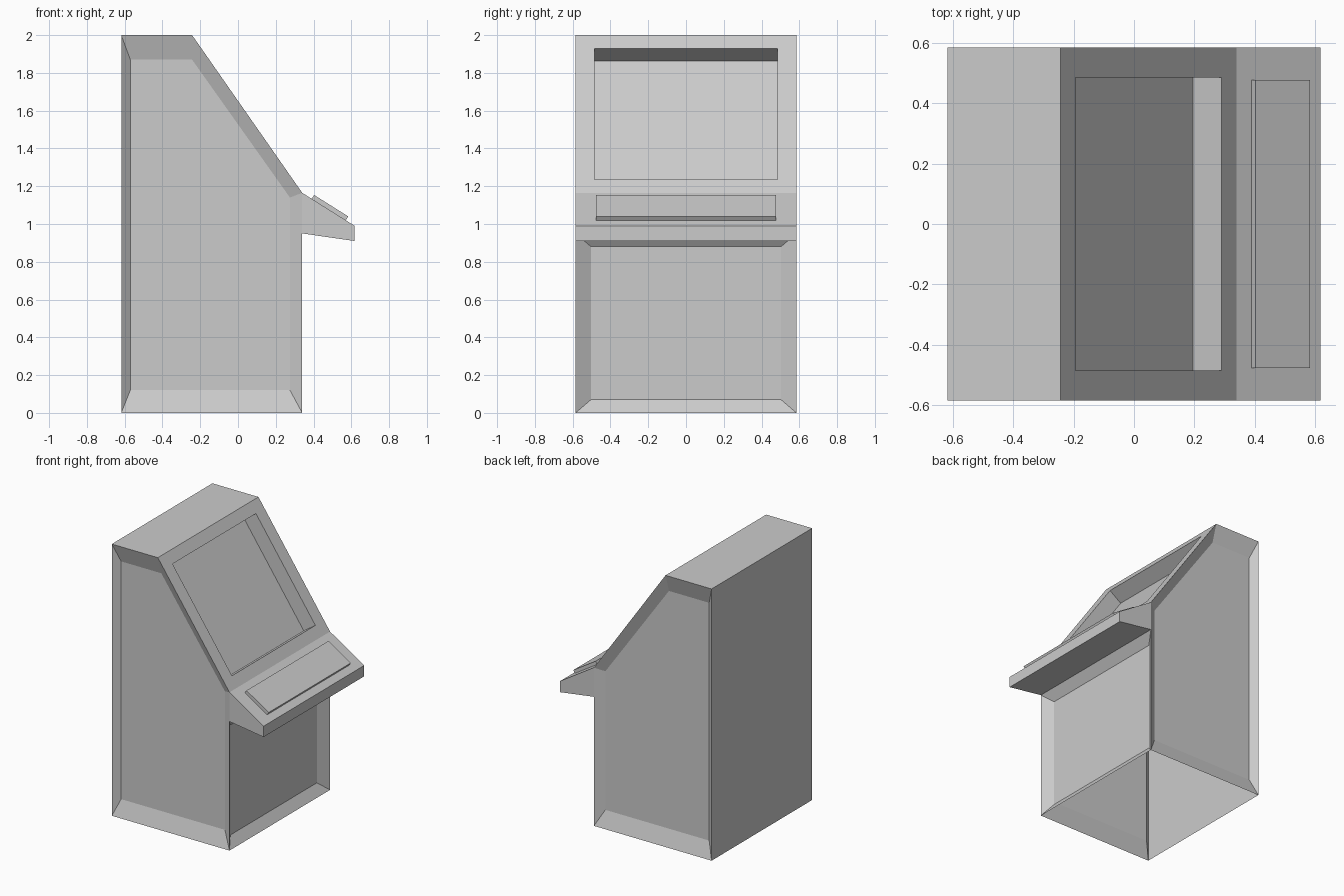
import bpy, bmesh

if "Cube" in bpy.data.objects:
    bpy.data.objects.remove(bpy.data.objects["Cube"])

W = 0.585                                   # half width
BACK, FACE, LIP = -0.618, 0.34, 0.618       # main x positions
TOP, BROW, DECK = 2.0, (-0.243, 2.0), (FACE, 1.165)
DECK_LIP, UNDER = (LIP, 0.99), (FACE, 0.95)


def strip(a, b, w=W):
    """Rectangle spanning the width between two (x, z) profile points."""
    return [(a[0], -w, a[1]), (b[0], -w, b[1]), (b[0], w, b[1]), (a[0], w, a[1])]


def outline(profile, y):
    return [(x, y, z) for x, z in profile]


def along(a, b, t, lift=0.0):
    """Point at fraction t from a to b, moved along the outward normal."""
    dx, dz = b[0] - a[0], b[1] - a[1]
    n = (dx * dx + dz * dz) ** 0.5
    return (a[0] + dx * t - dz / n * lift, a[1] + dz * t + dx / n * lift)


def loft(bm, *loops):
    """Bridge successive loops and cap the last one."""
    rings = [[bm.verts.new(p) for p in loop] for loop in loops]
    for r, s in zip(rings, rings[1:]):
        for i in range(len(r)):
            j = (i + 1) % len(r)
            bm.faces.new((r[i], r[j], s[j], s[i]))
    bm.faces.new(rings[-1])


def finish(bm, name):
    bmesh.ops.remove_doubles(bm, verts=bm.verts[:], dist=0.0005)
    bmesh.ops.recalc_face_normals(bm, faces=bm.faces[:])
    mesh = bpy.data.meshes.new(name)
    bm.to_mesh(mesh)
    bm.free()
    bpy.context.collection.objects.link(bpy.data.objects.new(name, mesh))


# Cabinet shell, open underneath
bm = bmesh.new()
loft(bm, strip((BACK, 0), (BACK, TOP)))
loft(bm, strip((BACK, TOP), BROW))

# Sides with chamfered recessed panels
side = [(BACK, 0), (FACE, 0), UNDER, DECK, BROW, (BACK, TOP)]
panel = [(-0.57, 0.12), (0.275, 0.12), (0.275, 0.95), (0.275, 1.14),
         (-0.243, 1.87), (-0.57, 1.87)]
for s in (-1, 1):
    loft(bm, outline(side, s * W), outline(panel, s * (W - 0.04)))

# Lower front recessed panel
loft(bm, strip((FACE, 0), UNDER),
     strip((FACE - 0.05, 0.07), (FACE - 0.05, 0.88), 0.503))

# Sloped face with sunken screen
loft(bm, strip(BROW, DECK),
     strip(along(BROW, DECK, 0.085), along(BROW, DECK, 0.915), 0.485),
     strip(along(BROW, DECK, 0.085, -0.115), along(BROW, DECK, 0.915, -0.115), 0.485))
finish(bm, "cabinet")

# Control shelf with raised button panel
bm = bmesh.new()
ends = [UNDER, (LIP, 0.91), DECK_LIP, DECK]
for s in (-1, 1):
    loft(bm, outline(ends, s * W))
loft(bm, strip(UNDER, ends[1]))
loft(bm, strip(ends[1], DECK_LIP))
loft(bm, strip(DECK, DECK_LIP),
     strip(along(DECK, DECK_LIP, 0.18), along(DECK, DECK_LIP, 0.83), 0.477),
     strip(along(DECK, DECK_LIP, 0.18, 0.024), along(DECK, DECK_LIP, 0.83, 0.024), 0.477))
finish(bm, "control_shelf")
